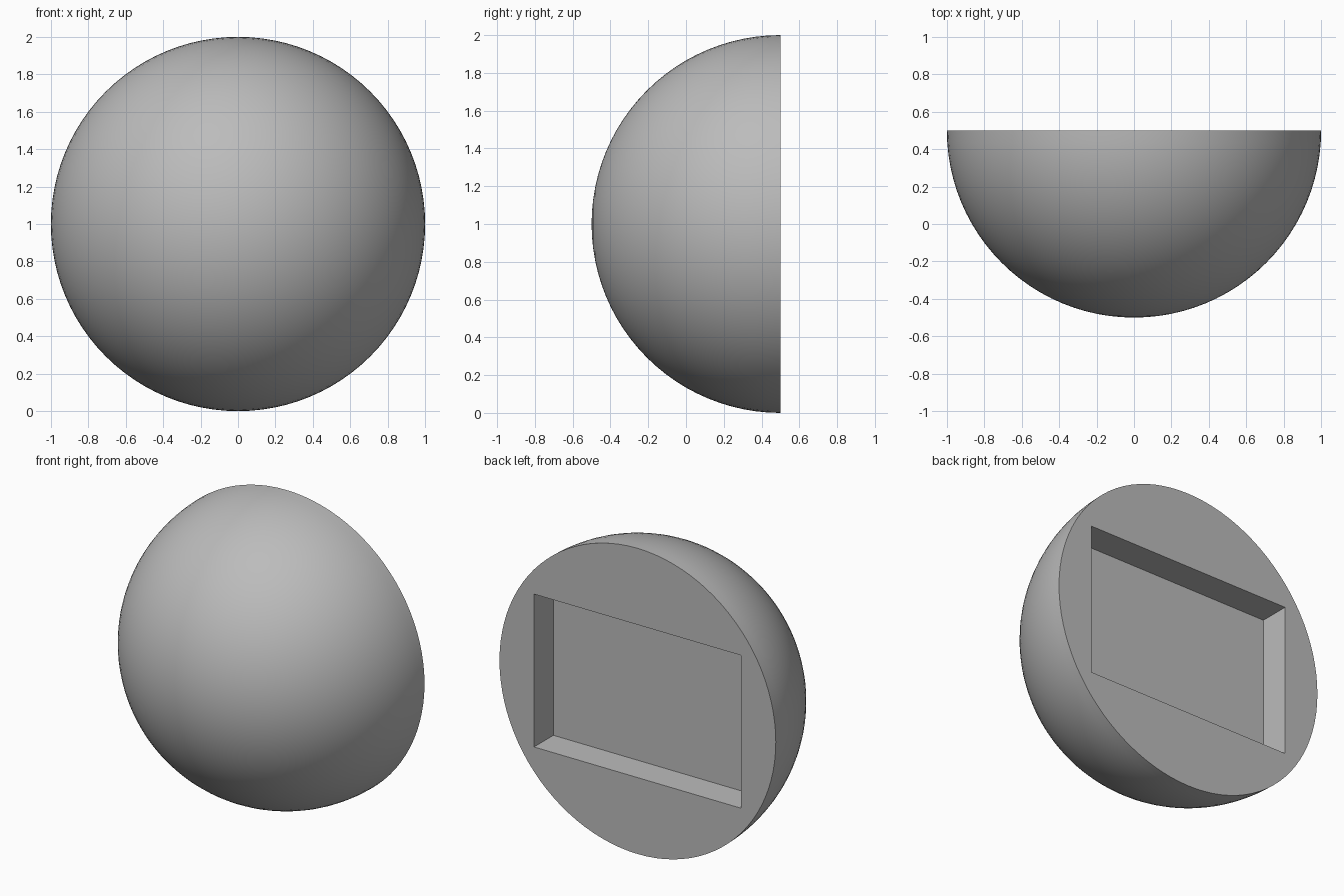
import bpy, bmesh, math
from mathutils import Matrix

cube = bpy.data.objects.get("Cube")
if cube:
    bpy.data.objects.remove(cube, do_unlink=True)

BACK = 0.5           # y of the flat back
POCKET = (1.5, 0.2, 1.0)

grey = bpy.data.materials.new("plain grey")
grey.use_nodes = True
colour = (0.5, 0.5, 0.5, 1)
grey.diffuse_color = colour
grey.node_tree.nodes["Principled BSDF"].inputs["Base Color"].default_value = colour


def add_object(name, bm):
    bmesh.ops.recalc_face_normals(bm, faces=bm.faces)
    mesh = bpy.data.meshes.new(name)
    bm.to_mesh(mesh)
    bm.free()
    mesh.materials.append(grey)
    obj = bpy.data.objects.new(name, mesh)
    bpy.context.collection.objects.link(obj)
    return obj


# Half sphere with its pole at the front and a flat cap at the back
bm = bmesh.new()
bmesh.ops.create_uvsphere(
    bm, u_segments=96, v_segments=48, radius=1,
    matrix=Matrix.Translation((0, BACK, 1)) @ Matrix.Rotation(math.pi / 2, 4, "X"))
bmesh.ops.delete(bm, geom=[v for v in bm.verts if v.co.y > BACK + 0.001], context="VERTS")
bmesh.ops.holes_fill(bm, edges=[e for e in bm.edges if e.is_boundary], sides=0)
dome = add_object("dome", bm)

# Rectangular pocket cut into the flat back
bm = bmesh.new()
bmesh.ops.create_cube(bm, size=1)
bmesh.ops.scale(bm, vec=(POCKET[0], POCKET[1] * 2, POCKET[2]), verts=bm.verts)
bmesh.ops.translate(bm, vec=(0, BACK, 1), verts=bm.verts)
cutter = add_object("pocket_cutter", bm)
cutter.hide_render = True

cut = dome.modifiers.new("pocket", "BOOLEAN")
cut.operation = "DIFFERENCE"
cut.solver = "EXACT"
cut.object = cutter

bpy.ops.object.select_all(action="DESELECT")
dome.select_set(True)
bpy.context.view_layer.objects.active = dome
bpy.ops.object.modifier_apply(modifier=cut.name)
bpy.data.objects.remove(cutter, do_unlink=True)

# Smooth dome, crisp rim and pocket edges
bpy.ops.object.shade_smooth_by_angle(angle=math.radians(30))
